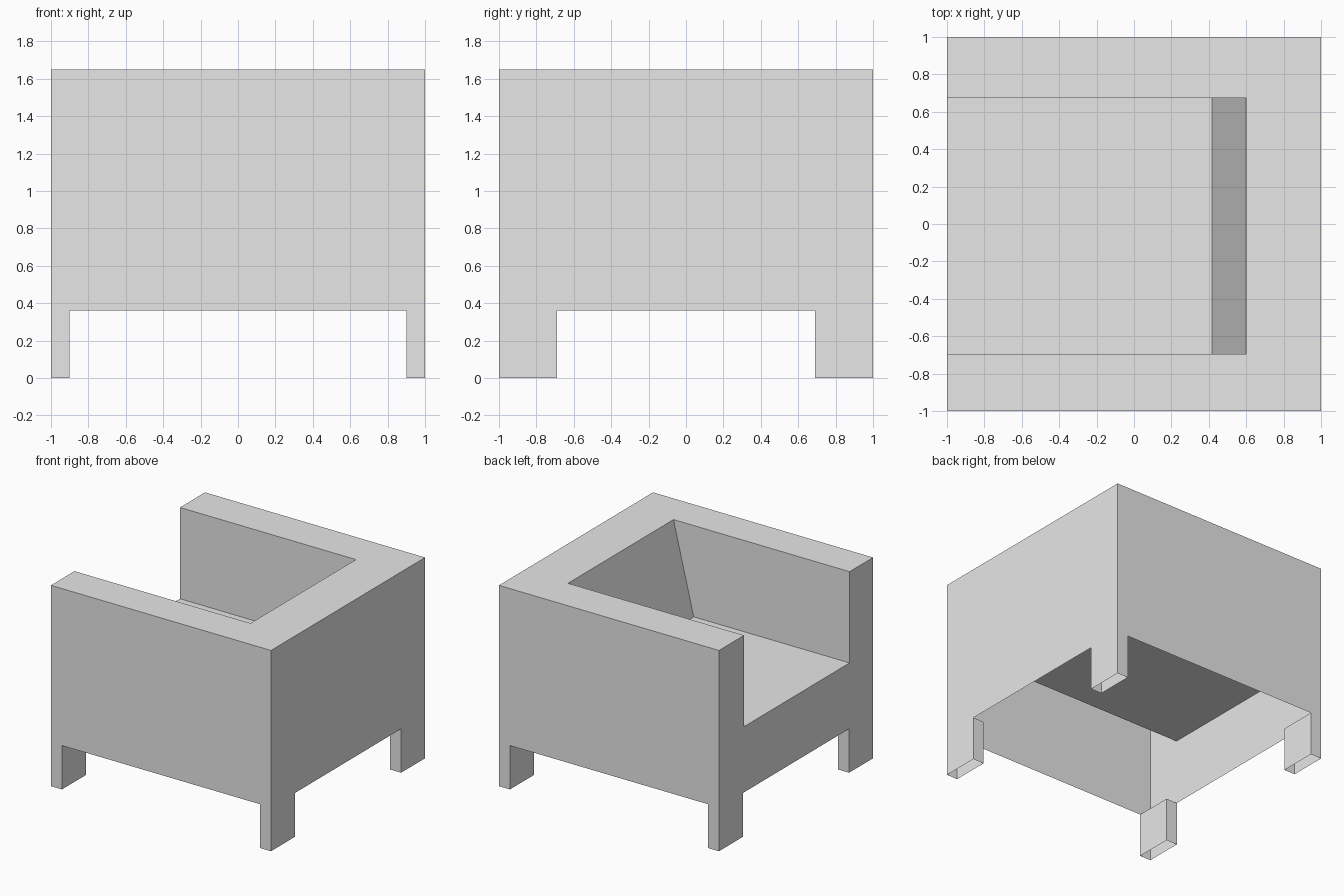
import bpy
import bmesh
from mathutils import Vector

cube = bpy.data.objects.get("Cube")
if cube:
    bpy.data.objects.remove(cube, do_unlink=True)

grey = bpy.data.materials.new("light_grey")
grey.use_nodes = True
GREY = (0.8, 0.8, 0.8, 1.0)
grey.diffuse_color = GREY
grey.node_tree.nodes["Principled BSDF"].inputs["Base Color"].default_value = GREY

# Main dimensions
TOP, SEAT, BASE = 1.65, 0.90, 0.36
ARM_R, ARM_L = -0.695, 0.675        # inner faces of the arms
REST_TOP, REST_LOW = 0.60, 0.417    # sloping face of the backrest
LEG_X, LEG_Y = 0.90, 0.69           # inner sides of the legs


def sheets(name, faces):
    """Object of flat sheets; each item is (outline points, facing direction)."""
    bm = bmesh.new()
    for points, facing in faces:
        face = bm.faces.new([bm.verts.new(p) for p in points])
        face.normal_update()
        if face.normal.dot(Vector(facing)) < 0:
            face.normal_flip()
    bmesh.ops.remove_doubles(bm, verts=bm.verts, dist=0.0001)
    mesh = bpy.data.meshes.new(name)
    bm.to_mesh(mesh)
    bm.free()
    mesh.materials.append(grey)
    obj = bpy.data.objects.new(name, mesh)
    bpy.context.collection.objects.link(obj)
    return obj


def legged_outline(inner, upper):
    """Panel outline standing on two legs, closed by the given upper edge."""
    return [(-1, 0), (-inner, 0), (-inner, BASE), (inner, BASE),
            (inner, 0), (1, 0)] + upper


full_top = [(1, TOP), (-1, TOP)]
open_top = [(1, TOP), (ARM_L, TOP), (ARM_L, SEAT),
            (ARM_R, SEAT), (ARM_R, TOP), (-1, TOP)]

# Outer panels of the hollow body, running down into the legs
for side, label in ((-1, "right"), (1, "left")):
    sheets(label + "_arm_panel",
           [([(u, side, z) for u, z in legged_outline(LEG_X, full_top)], (0, side, 0))])
sheets("backrest_panel",
       [([(1, u, z) for u, z in legged_outline(LEG_Y, full_top)], (1, 0, 0))])
sheets("seat_front_panel",
       [([(-1, u, z) for u, z in legged_outline(LEG_Y, open_top)], (-1, 0, 0))])

# Flat rim over the arms and the backrest
rim = [(-1, -1), (1, -1), (1, 1), (-1, 1), (-1, ARM_L),
       (REST_TOP, ARM_L), (REST_TOP, ARM_R), (-1, ARM_R)]
sheets("top_rim", [([(x, y, TOP) for x, y in rim], (0, 0, 1))])

# Seat and the faces around it
sheets("seat", [([(-1, ARM_R, SEAT), (REST_LOW, ARM_R, SEAT),
                  (REST_LOW, ARM_L, SEAT), (-1, ARM_L, SEAT)], (0, 0, 1))])
sheets("backrest_slope", [([(REST_LOW, ARM_R, SEAT), (REST_LOW, ARM_L, SEAT),
                            (REST_TOP, ARM_L, TOP), (REST_TOP, ARM_R, TOP)], (-1, 0, 0))])
for y, facing, label in ((ARM_R, 1, "right"), (ARM_L, -1, "left")):
    sheets(label + "_arm_inner_face",
           [([(-1, y, SEAT), (REST_LOW, y, SEAT), (REST_TOP, y, TOP), (-1, y, TOP)],
             (0, facing, 0))])

# Inner sides of the four open legs
for sx, end in ((-1, "front"), (1, "rear")):
    for sy, label in ((-1, "right"), (1, "left")):
        x, y = sx * LEG_X, sy * LEG_Y
        sheets(label + "_" + end + "_leg_inner_sides", [
            ([(x, y, 0), (x, sy, 0), (x, sy, BASE), (x, y, BASE)], (-sx, 0, 0)),
            ([(x, y, 0), (sx, y, 0), (sx, y, BASE), (x, y, BASE)], (0, -sy, 0)),
        ])
